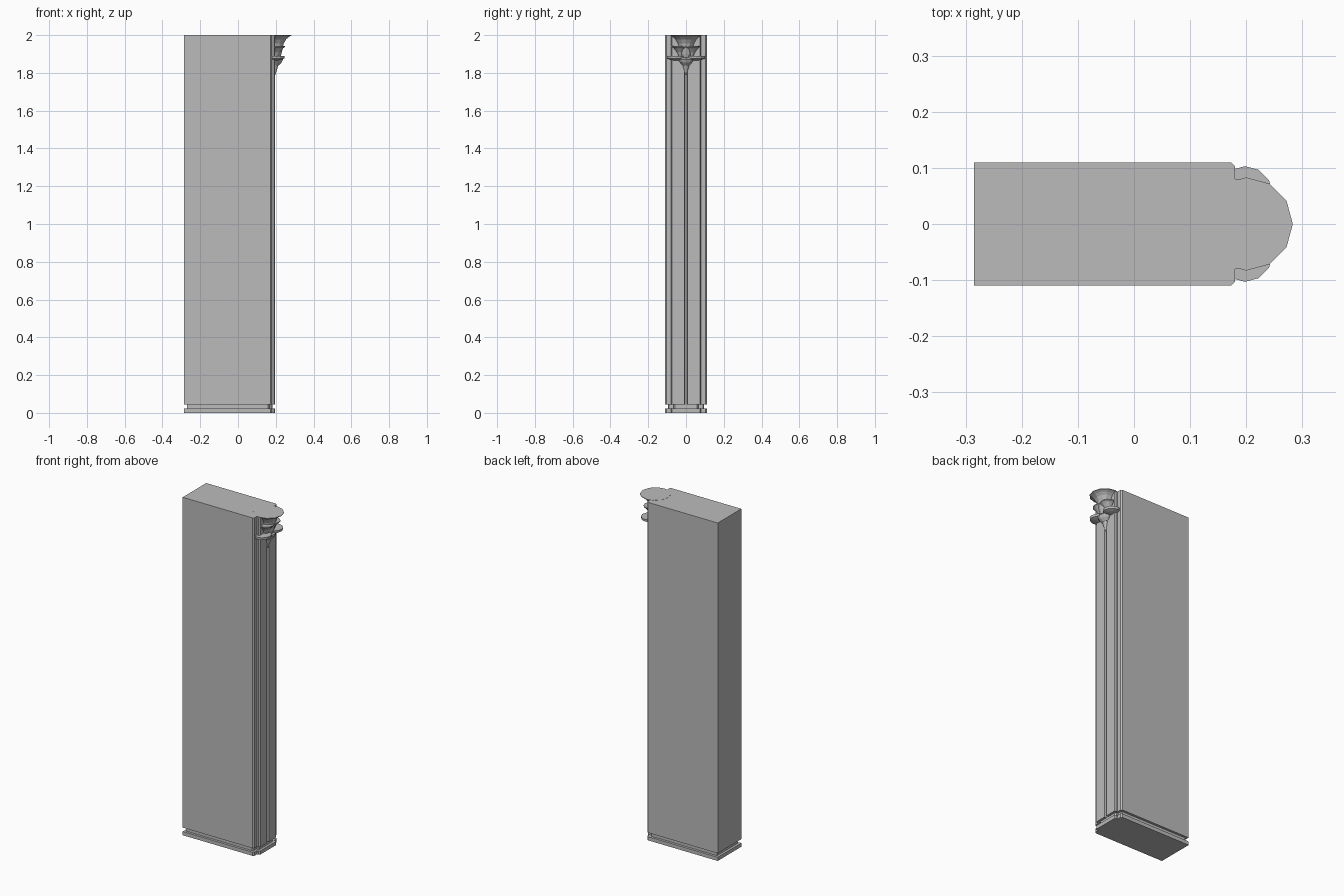
import bpy, bmesh, math

cube = bpy.data.objects.get("Cube")
if cube:
    bpy.data.objects.remove(cube, do_unlink=True)

stone = bpy.data.materials.new("grey_stone")
stone.use_nodes = True
stone.diffuse_color = (0.5, 0.5, 0.5, 1)
stone.node_tree.nodes["Principled BSDF"].inputs["Base Color"].default_value = (0.5, 0.5, 0.5, 1)


def finish(name, bm):
    bmesh.ops.recalc_face_normals(bm, faces=bm.faces)
    mesh = bpy.data.meshes.new(name)
    bm.to_mesh(mesh)
    bm.free()
    mesh.materials.append(stone)
    obj = bpy.data.objects.new(name, mesh)
    bpy.context.collection.objects.link(obj)
    return obj


def extrude_plan(name, half, z0, z1):
    """Mirror half a plan outline across y and extrude it upward."""
    outline = half + [(x, -y) for x, y in reversed(half)]
    bm = bmesh.new()
    face = bm.faces.new([bm.verts.new((x, y, z0)) for x, y in outline])
    top = bmesh.ops.extrude_face_region(bm, geom=[face])
    verts = [v for v in top["geom"] if isinstance(v, bmesh.types.BMVert)]
    bmesh.ops.translate(bm, verts=verts, vec=(0, 0, z1 - z0))
    return finish(name, bm)


def cup(name, x, y, profile, tilt=0.0, sides=12):
    """Lathe a flared bell with a flat lid; tilt drops the front lip."""
    bm = bmesh.new()
    rings = []
    for r, z in profile:
        ring = []
        for i in range(sides):
            a = 2 * math.pi * i / sides
            drop = tilt * r * math.cos(a)
            ring.append(bm.verts.new((x + r * math.cos(a), y + r * math.sin(a), z - drop)))
        rings.append(ring)
    for low, high in zip(rings, rings[1:]):
        for i in range(sides):
            j = (i + 1) % sides
            bm.faces.new((low[i], low[j], high[j], high[i]))
    bm.faces.new(rings[0])
    bm.faces.new(rings[-1])
    return finish(name, bm)


def wall_plan(inset):
    """Half plan of the wall with the projecting pilaster at its end."""
    i = inset
    return [(-0.285 + i, -0.11 + i), (0.173 - i, -0.11 + i), (0.18 - i, -0.103 + i),
            (0.18 - i, -0.08 + i), (0.19 - i, -0.08 + i), (0.197 - i, -0.073 + i)]


# Wall with paired pilaster shafts and a groove between them
groove = [(0.197, -0.008), (0.182, -0.006)]
extrude_plan("wall_and_pilaster", wall_plan(0) + groove, 0.045, 2.0)

# Base: recessed neck on a plinth slab
extrude_plan("base_neck", wall_plan(0.014), 0.02, 0.046)
extrude_plan("base_slab", wall_plan(0), 0.0, 0.022)

# Capital: central trumpet with a thin lid
cup("capital_bell", 0.2, 0, [(0.012, 1.84), (0.03, 1.9), (0.042, 1.955), (0.055, 1.978),
                            (0.068, 1.99), (0.083, 1.998), (0.083, 2.001)])

# Flared leaf cups in tiers
for side, s in (("left", 1), ("right", -1)):
    cup("lower_cup_" + side, 0.198, s * 0.054,
        [(0.006, 1.865), (0.03, 1.87), (0.047, 1.876), (0.049, 1.89)])
    cup("upper_cup_" + side, 0.203, s * 0.028,
        [(0.008, 1.88), (0.02, 1.91), (0.036, 1.93), (0.045, 1.938), (0.045, 1.943)])

# Pointed front leaf hanging below the tiers
cup("front_leaf", 0.195, 0, [(0.003, 1.79), (0.014, 1.825), (0.024, 1.86), (0.032, 1.885)])
cup("front_leaf_curl", 0.19, 0, [(0.024, 1.845), (0.04, 1.866), (0.048, 1.885), (0.046, 1.891)],
    tilt=0.3)
